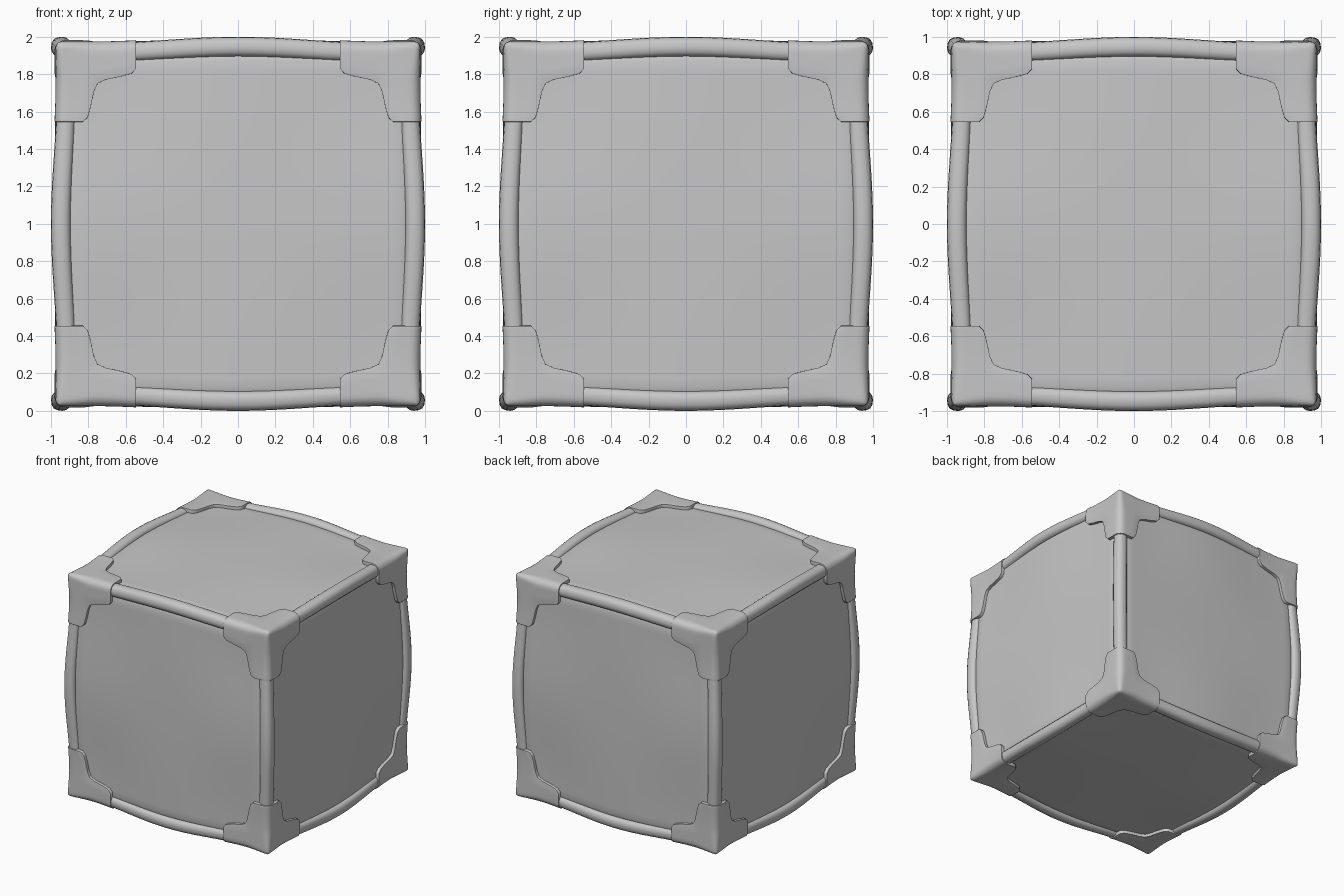
import bpy, bmesh, math
from itertools import product
from mathutils import Vector

old = bpy.data.objects.get("Cube")
if old:
    bpy.data.objects.remove(old, do_unlink=True)

grey = bpy.data.materials.new("plain_grey")
grey.use_nodes = True
COLOUR = (0.57, 0.57, 0.57, 1)
grey.diffuse_color = COLOUR
grey.node_tree.nodes["Principled BSDF"].inputs["Base Color"].default_value = COLOUR


def bulge(p, amount):
    """Draw the corners in so that the middle of every edge bows outward."""
    g = [math.sin(math.pi / 2 * min(abs(c) / 0.8, 1)) ** 2 for c in p]
    return Vector([p[i] * (1 - amount * g[i - 1] * g[i - 2]) for i in range(3)])


def soften(p, half, r):
    """Round a point on a cube of the given half size."""
    lim = half - r
    core = Vector([max(-lim, min(lim, c)) for c in p])
    return core + (p - core).normalized() * r


def finish(name, bm, angle=40):
    mesh = bpy.data.meshes.new(name)
    bm.to_mesh(mesh)
    bm.free()
    ob = bpy.data.objects.new(name, mesh)
    bpy.context.collection.objects.link(ob)
    mesh.materials.append(grey)
    bpy.ops.object.select_all(action="DESELECT")
    ob.select_set(True)
    bpy.context.view_layer.objects.active = ob
    bpy.ops.object.shade_smooth_by_angle(angle=math.radians(angle))
    return ob


# Cushion-like body carrying the six panels, set below the trim
HALF = 0.968
bm = bmesh.new()
bmesh.ops.create_cube(bm, size=2 * HALF)
bmesh.ops.subdivide_edges(bm, edges=bm.edges[:], cuts=39, use_grid_fill=True)
for v in bm.verts:
    p = soften(v.co.copy(), HALF, 0.1)
    w = [math.cos(math.pi / 2 * min(abs(c), 1)) for c in p]
    pillow = [1 + 0.015 * w[i - 1] * w[i - 2] for i in range(3)]
    v.co = bulge(Vector([c * k for c, k in zip(p, pillow)]), 0.022) + Vector((0, 0, 1))
finish("body_panels", bm)

# Rounded trim along all twelve edges
BOW = 0.034
half_profile = [(0.9, 0.9), (0.896, 0.965), (0.903, 0.983), (0.918, 0.995), (0.94, 1), (0.968, 0.996)]
profile = half_profile + [(0.986, 0.986)] + [(b, a) for a, b in half_profile[:0:-1]]
STEPS = 28
for axis, si, sj in product(range(3), (-1, 1), (-1, 1)):
    bm = bmesh.new()
    rings = []
    for k in range(STEPS + 1):
        ring = []
        for a, b in profile:
            p = Vector((0, 0, 0))
            p[axis] = 0.9 * (2 * k / STEPS - 1)
            p[axis - 1], p[axis - 2] = si * a, sj * b
            ring.append(bm.verts.new(bulge(p, BOW) + Vector((0, 0, 1))))
        rings.append(ring)
    n = len(profile)
    for r0, r1 in zip(rings, rings[1:]):
        for i in range(n):
            bm.faces.new((r0[i], r0[(i + 1) % n], r1[(i + 1) % n], r1[i]))
    bm.faces.new(rings[0])
    bm.faces.new(rings[-1])
    bmesh.ops.recalc_face_normals(bm, faces=bm.faces[:])
    finish("edge_trim_%s_%d_%d" % ("xyz"[axis], si > 0, sj > 0), bm)

# Three-armed corner caps: a strip on each face between cube edge and inner outline
half_inner = [(0.56, 0.845), (0.585, 0.82), (0.645, 0.805), (0.725, 0.79), (0.77, 0.77)]
inner = half_inner + [(b, a) for a, b in half_inner[-2::-1]]
ACROSS = [0, 0.06, 0.12, 0.19, 0.27, 0.4, 0.7, 1]
ALONG = 32
CAP = 1.009


def strip_point(s, q):
    outer = Vector((0.56 + 0.88 * s, 1)) if s <= 0.5 else Vector((1, 1.44 - 0.88 * s))
    pos = s * (len(inner) - 1)
    i = min(int(pos), len(inner) - 2)
    edge = Vector(inner[i]).lerp(Vector(inner[i + 1]), pos - i)
    return outer.lerp(edge, q)


def cap_point(axis, uv, signs):
    p = Vector((CAP, CAP, CAP))
    p[axis - 1], p[axis - 2] = uv[0] * CAP, uv[1] * CAP
    tip = max(0, min(p) - 0.8) / (CAP - 0.8)
    p = bulge(soften(p, CAP, 0.06 - 0.033 * tip), BOW)
    return Vector([c * s for c, s in zip(p, signs)])


for signs in product((-1, 1), repeat=3):
    bm = bmesh.new()
    for axis in range(3):
        grid = [[bm.verts.new(cap_point(axis, strip_point(k / ALONG, q), signs)) for q in ACROSS]
                for k in range(ALONG + 1)]
        for a, b in zip(grid, grid[1:]):
            for i in range(len(ACROSS) - 1):
                bm.faces.new((a[i], a[i + 1], b[i + 1], b[i]))
    bmesh.ops.remove_doubles(bm, verts=bm.verts[:], dist=0.0005)
    bm.normal_update()
    for f in bm.faces:
        if f.normal.dot(Vector(signs)) < 0:
            f.normal_flip()
    bmesh.ops.translate(bm, verts=bm.verts[:], vec=(0, 0, 1))
    name = "corner_cap_%s_%s_%s" % ("left" if signs[0] > 0 else "right",
                                    "back" if signs[1] > 0 else "front",
                                    "top" if signs[2] > 0 else "bottom")
    ob = finish(name, bm, 60)
    shell = ob.modifiers.new("thickness", "SOLIDIFY")
    shell.thickness = 0.04
    shell.offset = -1
    edge = ob.modifiers.new("soft_rim", "BEVEL")
    edge.width = 0.015
    edge.segments = 3
    edge.limit_method = "ANGLE"
    edge.angle_limit = math.radians(60)
